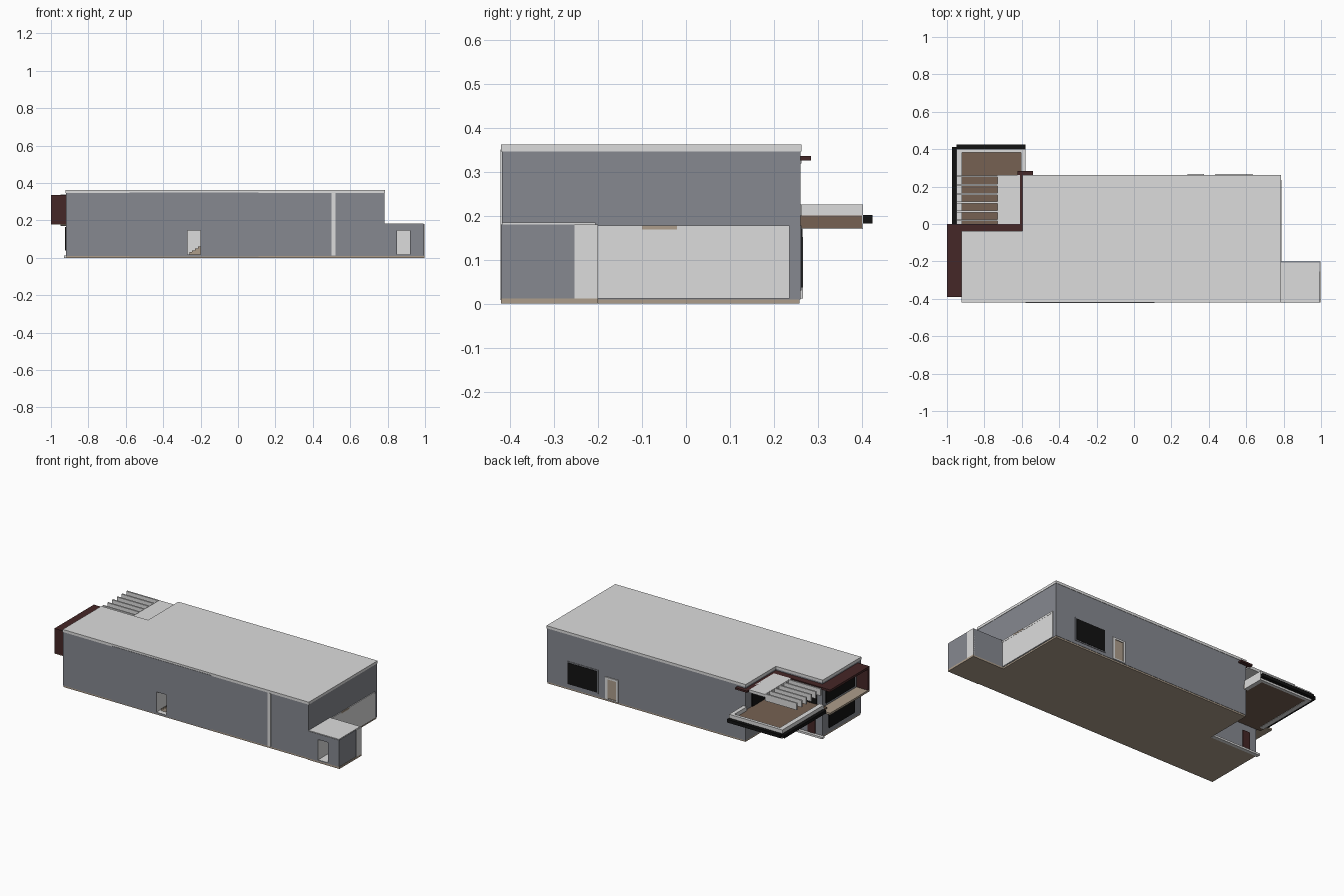
import bpy
import bmesh

if "Cube" in bpy.data.objects:
    bpy.data.objects.remove(bpy.data.objects["Cube"], do_unlink=True)


def material(name, r, g, b):
    m = bpy.data.materials.new(name)
    m.use_nodes = True
    m.diffuse_color = (r, g, b, 1)
    bsdf = next(n for n in m.node_tree.nodes if n.type == "BSDF_PRINCIPLED")
    bsdf.inputs["Base Color"].default_value = (r, g, b, 1)
    bsdf.inputs["Roughness"].default_value = 0.8
    return m


GREY = material("slate grey", 0.24, 0.25, 0.28)
LIGHT = material("pale grey", 0.72, 0.72, 0.72)
RED = material("dark red", 0.06, 0.02, 0.02)
WOOD = material("deck brown", 0.18, 0.12, 0.085)
TAN = material("tan", 0.42, 0.34, 0.26)
BLACK = material("black", 0.006, 0.006, 0.006)


def prism(name, outline, z0, z1, mat):
    """Extrude a flat outline from z0 to z1."""
    bm = bmesh.new()
    face = bm.faces.new([bm.verts.new((x, y, z0)) for x, y in outline])
    up = bmesh.ops.extrude_face_region(bm, geom=[face])
    for v in up["geom"]:
        if isinstance(v, bmesh.types.BMVert):
            v.co.z = z1
    bmesh.ops.recalc_face_normals(bm, faces=bm.faces)
    mesh = bpy.data.meshes.new(name)
    bm.to_mesh(mesh)
    bm.free()
    mesh.materials.append(mat)
    obj = bpy.data.objects.new(name, mesh)
    bpy.context.collection.objects.link(obj)
    return obj


def box(name, x0, x1, y0, y1, z0, z1, mat):
    return prism(name, [(x0, y0), (x1, y0), (x1, y1), (x0, y1)], z0, z1, mat)


def cut(target, x0, x1, y0, y1, z0, z1, mat=LIGHT):
    """Cut an opening whose inner faces take the given colour."""
    cutter = box("cutter", x0, x1, y0, y1, z0, z1, mat)
    cutter.hide_render = True
    mod = target.modifiers.new("opening", "BOOLEAN")
    mod.operation = "DIFFERENCE"
    mod.solver = "EXACT"
    mod.material_mode = "TRANSFER"
    mod.object = cutter
    bpy.context.view_layer.objects.active = target
    bpy.ops.object.modifier_apply(modifier=mod.name)
    bpy.data.objects.remove(cutter, do_unlink=True)


def footprint(grow):
    """L-shaped plan with the rear corner notched out."""
    g = grow
    return [(-0.92 - g, -0.418 - g), (0.783 + g, -0.418 - g), (0.783 + g, 0.26 + g),
            (-0.595 - g, 0.26 + g), (-0.595 - g, -0.04 + g), (-0.92 - g, -0.04 + g)]


# Main house
prism("floor_slab", footprint(-0.002), 0, 0.012, TAN)
walls = prism("main_walls", footprint(0), 0.01, 0.346, GREY)
prism("roof", footprint(0.002), 0.346, 0.362, LIGHT)

# Front wall: raised panel, pale strip and stair doorway
panel = box("front_wall_panel", -0.58, 0.11, -0.422, -0.417, 0.008, 0.35, GREY)
for part in (walls, panel):
    cut(part, -0.27, -0.2, -0.45, -0.3, 0.018, 0.145)
for i in range(4):
    x = -0.26 + i * 0.015
    box("stair_step", x, -0.2, -0.39, -0.3, 0.018, 0.03 + i * 0.01, TAN)
box("front_pale_strip", 0.5, 0.52, -0.421, -0.417, 0.012, 0.346, LIGHT)

# Side annex
annex = box("annex_walls", 0.78, 0.995, -0.42, -0.2, 0.01, 0.18, GREY)
cut(annex, 0.85, 0.92, -0.45, -0.32, 0.018, 0.145)
box("annex_floor", 0.78, 0.998, -0.42, -0.2, 0, 0.012, TAN)
box("annex_roof", 0.78, 0.993, -0.418, -0.206, 0.179, 0.184, LIGHT)
box("annex_side_panel", 0.99, 0.998, -0.253, -0.2, 0.012, 0.18, LIGHT)

# Pale lower wall on the left side
box("left_lower_wall", 0.78, 0.787, -0.2, 0.235, 0.012, 0.166, LIGHT)
box("left_floor_edge", 0.78, 0.788, -0.2, 0.235, 0.166, 0.178, LIGHT)
box("left_trim", 0.78, 0.789, -0.1, -0.02, 0.169, 0.178, TAN)

# Rear window and door
box("rear_window_frame", 0.425, 0.645, 0.255, 0.263, 0.03, 0.178, GREY)
box("rear_window", 0.433, 0.637, 0.258, 0.265, 0.037, 0.171, BLACK)
door_frame = box("rear_door_frame", 0.285, 0.375, 0.24, 0.266, 0.012, 0.152, LIGHT)
cut(door_frame, 0.3, 0.36, 0.262, 0.28, 0.02, 0.14, TAN)

# Terrace in the notched corner
box("terrace_slab", -0.95, -0.58, -0.04, 0.4, 0.172, 0.2, WOOD)
box("terrace_wall_left", -0.605, -0.58, 0.262, 0.402, 0.17, 0.225, LIGHT)
box("terrace_wall_rear", -0.95, -0.58, 0.383, 0.402, 0.17, 0.225, LIGHT)
box("terrace_wall_right", -0.95, -0.92, -0.01, 0.402, 0.17, 0.225, LIGHT)
box("terrace_band_rear", -0.95, -0.58, 0.402, 0.424, 0.182, 0.202, BLACK)
box("terrace_band_right", -0.972, -0.95, 0, 0.412, 0.182, 0.202, BLACK)

# Canopy and slats above the terrace
box("canopy", -0.73, -0.61, 0, 0.262, 0.318, 0.336, LIGHT)
for i in range(6):
    y = 0.02 + i * 0.047
    box("canopy_slat", -0.95, -0.73, y - 0.005, y + 0.005, 0.295, 0.338, LIGHT)

# Red eaves trim around the notch
box("eaves_trim_inner", -1, -0.59, -0.045, 0, 0.325, 0.336, RED)
box("eaves_trim_side", -0.622, -0.59, -0.04, 0.284, 0.325, 0.336, RED)
box("eaves_trim_rear", -0.622, -0.54, 0.26, 0.284, 0.325, 0.336, RED)

# Red bay frame on the right side
box("bay_top", -1, -0.915, -0.39, 0, 0.322, 0.336, RED)
box("bay_front_panel", -1, -0.915, -0.39, -0.375, 0.182, 0.33, RED)
box("bay_base", -1, -0.915, -0.39, 0, 0.178, 0.19, TAN)
box("bay_window", -0.926, -0.915, -0.35, -0.07, 0.205, 0.31, BLACK)
box("lower_side_window", -0.926, -0.915, -0.35, -0.1, 0.04, 0.165, BLACK)

# Openings under and behind the terrace
box("terrace_window", -0.6, -0.59, 0.03, 0.2, 0.2, 0.31, BLACK)
box("terrace_doors", -0.88, -0.64, -0.045, -0.035, 0.2, 0.31, BLACK)
box("rear_entry_door", -0.87, -0.82, -0.045, -0.034, 0.014, 0.13, RED)
box("entry_step", -0.93, -0.595, -0.045, -0.02, 0, 0.012, LIGHT)
